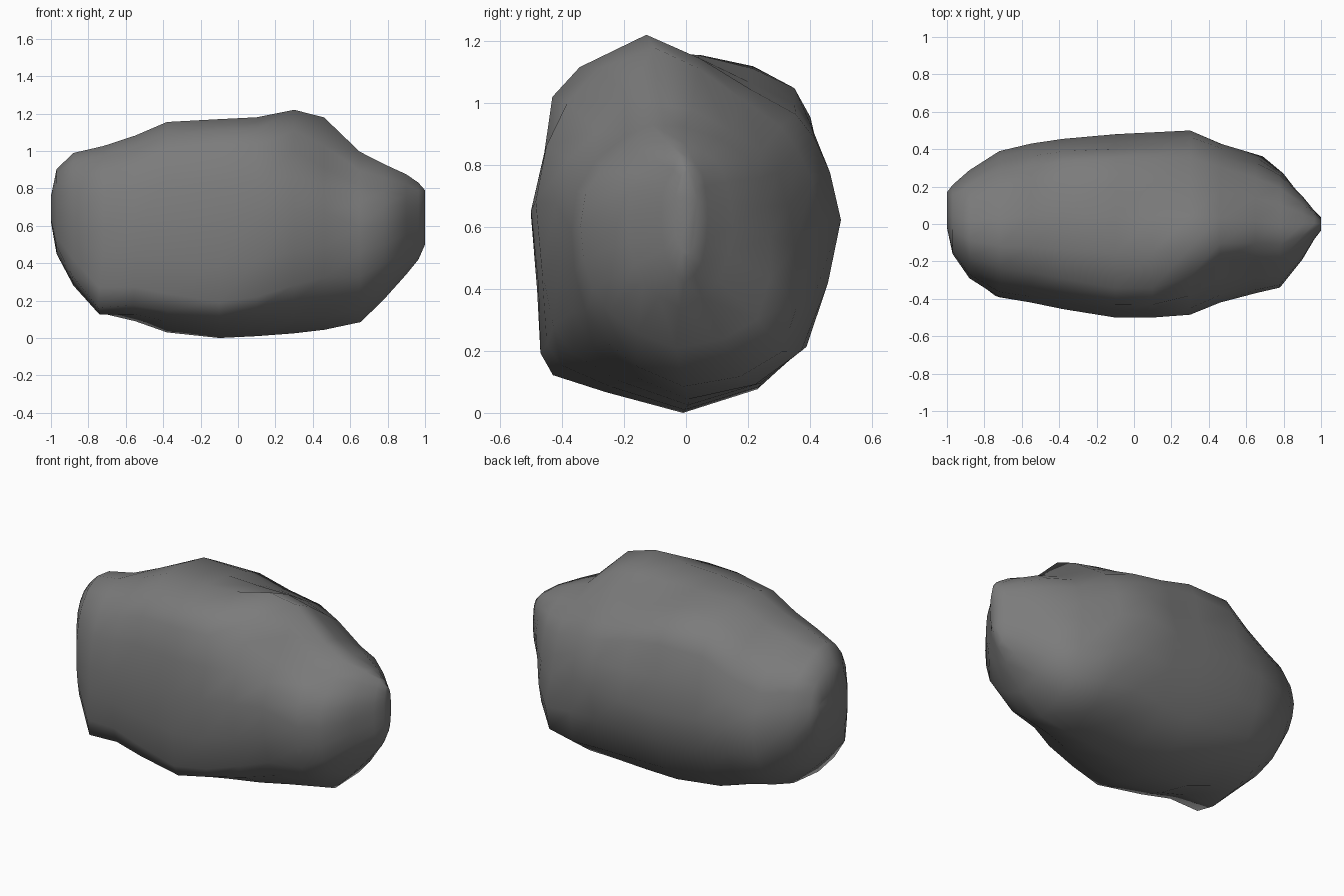
import bpy, bmesh
from mathutils import Vector

if "Cube" in bpy.data.objects:
    bpy.data.objects.remove(bpy.data.objects["Cube"])

# Normalised (y, z) cross-sections, from bottom centre around the front, top and back
LEFT = [(0, -1), (-.5, -.92), (-.85, -.8), (-.95, -.6), (-1, -.3), (-1, 0), (-.93, .4),
        (-.8, .65), (-.6, .85), (-.3, .97), (.1, 1), (.5, .95), (.75, .85), (.88, .65),
        (.95, .35), (1, 0), (.92, -.35), (.75, -.65), (.45, -.87)]
MID = [(0, -1), (-.5, -.87), (-.82, -.76), (-.9, -.66), (-.95, -.33), (-1, .1), (-.91, .42),
       (-.87, .74), (-.7, .9), (-.3, 1), (.1, .96), (.45, .88), (.73, .77), (.83, .62),
       (.9, .3), (1, 0), (.9, -.33), (.76, -.67), (.5, -.87)]
RIGHT = [(0, -1), (-.4, -.87), (-.7, -.68), (-.87, -.48), (-.97, -.2), (-1, .1), (-.95, .38),
         (-.78, .6), (-.53, .8), (-.25, 1), (.1, .98), (.45, .88), (.75, .72), (.88, .52),
         (.97, .27), (1, 0), (.93, -.35), (.75, -.68), (.42, -.88)]

# Stations along the rock: x, front y, back y, bottom z, top z
STATIONS = [(-1.0, -.02, .17, .62, .76), (-.97, -.16, .21, .45, .91), (-.88, -.29, .29, .28, 1.0),
            (-.72, -.39, .39, .13, 1.04), (-.55, -.42, .43, .09, 1.09), (-.38, -.455, .455, .03, 1.155),
            (-.1, -.5, .48, 0, 1.17), (.1, -.5, .49, .01, 1.18), (.3, -.485, .5, .025, 1.22),
            (.46, -.42, .43, .045, 1.19), (.65, -.37, .34, .09, 1.0), (.78, -.34, .27, .21, .93),
            (.9, -.19, .15, .34, .875), (.965, -.08, .07, .42, .83), (1.0, -.035, .035, .5, .79)]

# Lumps and hollows: centre, radius, push
LUMPS = [((.4, .3, 1.12), .45, (0, -.02, -.12)),      # sloped back of the peak
         ((-.75, .32, .98), .42, (0, -.02, -.09)),    # lower left back shoulder
         ((-.75, -.32, .2), .28, (-.03, -.02, -.06)), # ledge under the left front
         ((-.2, -.4, .18), .25, (0, -.02, -.02)),     # ledge under the middle front
         ((.48, -.3, 1.02), .28, (0, .05, -.07)),     # hollow beside the peak
         ((.6, .27, .25), .38, (.05, .06, -.04))]     # fuller right back underside


def blend(x):
    """Mix the three cross-sections according to position along the rock."""
    a, b, t = (LEFT, MID, (x + .7) / .75) if x < .05 else (MID, RIGHT, (x - .05) / .5)
    t = min(max(t, 0), 1)
    return [(p[0] + (q[0] - p[0]) * t, p[1] + (q[1] - p[1]) * t) for p, q in zip(a, b)]


def fit(values, lo, hi):
    """Stretch values to exactly span lo..hi."""
    a, b = min(values), max(values)
    return [lo + (v - a) / (b - a) * (hi - lo) for v in values]


# Loft the boulder
bm = bmesh.new()
rings = []
for x, y0, y1, z0, z1 in STATIONS:
    sec = blend(x)
    ys = fit([p[0] for p in sec], y0, y1)
    zs = fit([p[1] for p in sec], z0, z1)
    rings.append([bm.verts.new((x, y, z)) for y, z in zip(ys, zs)])
n = len(MID)
for r, s in zip(rings, rings[1:]):
    for i in range(n):
        j = (i + 1) % n
        bm.faces.new((r[i], r[j], s[j], s[i]))
bm.faces.new(rings[0])
bm.faces.new(rings[-1])

# Push the lumps and hollows
for v in bm.verts:
    start = v.co.copy()
    for centre, radius, push in LUMPS:
        k = (start - Vector(centre)).length / radius
        if k < 1:
            v.co += Vector(push) * (1 - k * k) ** 1.5
    v.co.z = max(v.co.z, 0)
bmesh.ops.recalc_face_normals(bm, faces=bm.faces)
for f in bm.faces:
    f.smooth = True
mesh = bpy.data.meshes.new("boulder")
bm.to_mesh(mesh)
bm.free()

# Plain grey stone
stone = bpy.data.materials.new("grey stone")
stone.diffuse_color = (.2, .2, .2, 1)
stone.use_nodes = True
stone.node_tree.nodes["Principled BSDF"].inputs["Base Color"].default_value = stone.diffuse_color
mesh.materials.append(stone)
rock = bpy.data.objects.new("boulder", mesh)
bpy.context.collection.objects.link(rock)
